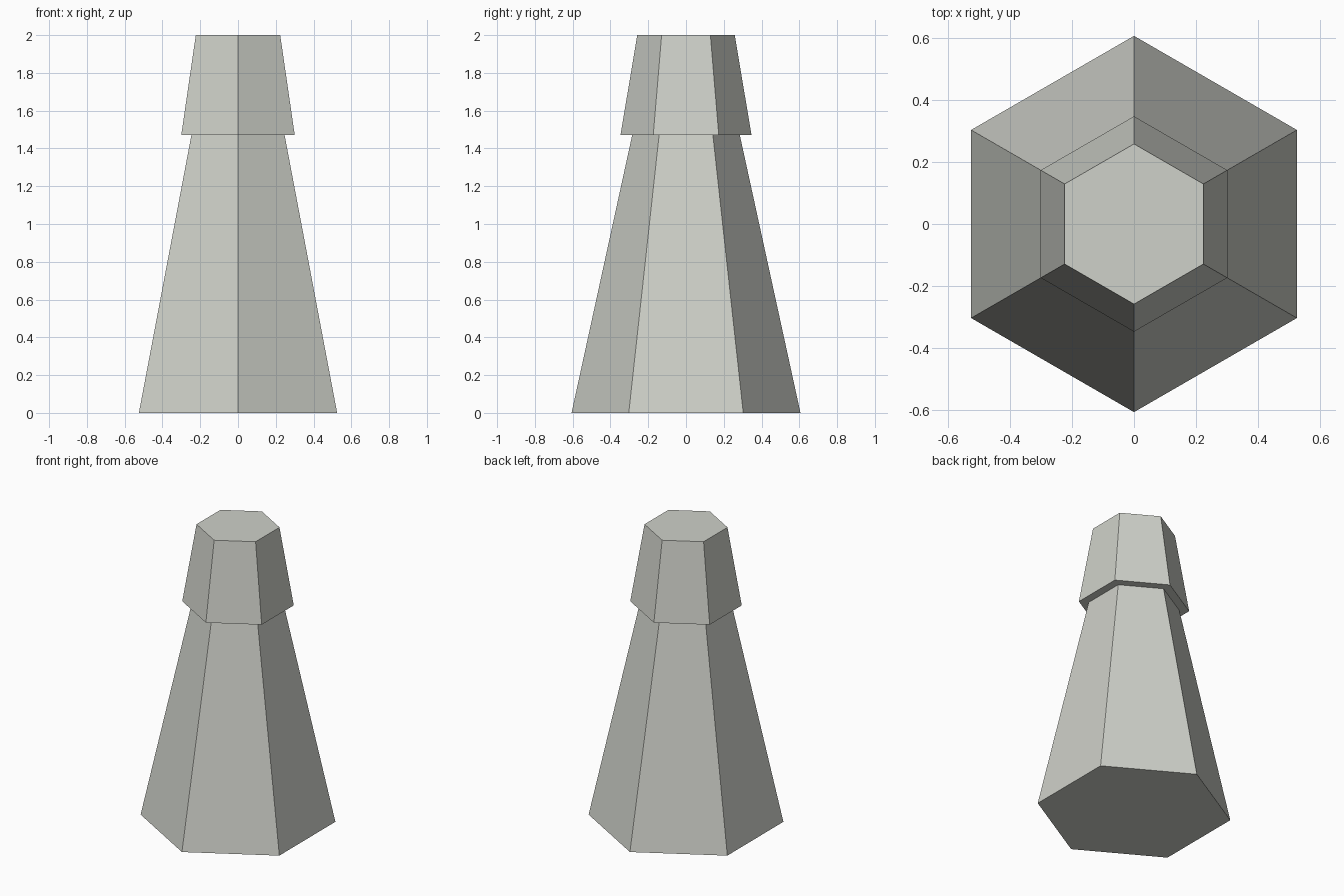
import bpy, bmesh, math

if "Cube" in bpy.data.objects:
    bpy.data.objects.remove(bpy.data.objects["Cube"])

stone = bpy.data.materials.new("pale_grey")
stone.diffuse_color = (0.62, 0.635, 0.585, 1)
stone.use_nodes = True
stone.node_tree.nodes["Principled BSDF"].inputs["Base Color"].default_value = stone.diffuse_color

# Radius and height of each six-sided ring, bottom to top
PROFILE = [(0.606, 0.0), (0.285, 1.47), (0.347, 1.47), (0.258, 2.0)]
SIDES = 6


def hex_tower(name, profile):
    bm = bmesh.new()
    rings = []
    for r, z in profile:
        # Corners point along +y and -y
        angles = [math.pi / 2 + i * math.tau / SIDES for i in range(SIDES)]
        rings.append([bm.verts.new((r * math.cos(a), r * math.sin(a), z)) for a in angles])
    # Walls and overhang ledge
    for low, high in zip(rings, rings[1:]):
        for i in range(SIDES):
            j = (i + 1) % SIDES
            bm.faces.new((low[i], low[j], high[j], high[i]))
    # End caps
    bm.faces.new(rings[0][::-1])
    bm.faces.new(rings[-1])
    bmesh.ops.recalc_face_normals(bm, faces=bm.faces)
    mesh = bpy.data.meshes.new(name)
    bm.to_mesh(mesh)
    bm.free()
    mesh.materials.append(stone)
    obj = bpy.data.objects.new(name, mesh)
    bpy.context.collection.objects.link(obj)


# Tapered body with overhanging cap
hex_tower("tapered_post_with_cap", PROFILE)
